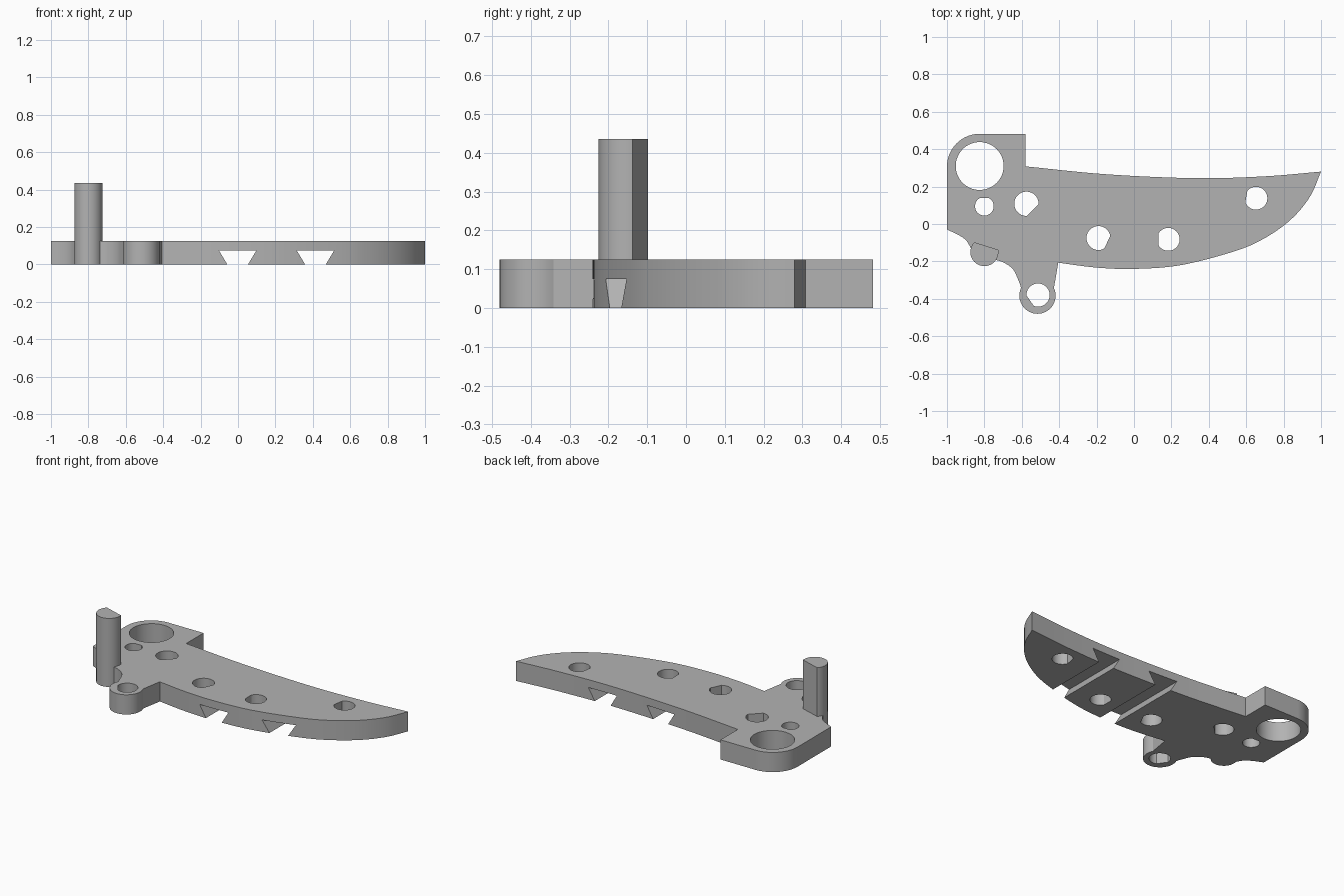
import bpy, bmesh, math
from mathutils import Vector

cube = bpy.data.objects.get("Cube")
if cube:
    bpy.data.objects.remove(cube, do_unlink=True)

THICK = 0.125

grey = bpy.data.materials.new("plain grey")
grey.use_nodes = True
colour = (0.45, 0.45, 0.45, 1)
grey.diffuse_color = colour
grey.node_tree.nodes["Principled BSDF"].inputs["Base Color"].default_value = colour


def arc(cx, cy, r, start, end, n=24):
    """Points along an arc, angles in degrees."""
    angles = [math.radians(start + (end - start) * i / n) for i in range(n + 1)]
    return [(cx + r * math.cos(a), cy + r * math.sin(a)) for a in angles]


def d_shape(cx, cy, r, flat_angle, flat_dist):
    """A circle with one flat facing flat_angle."""
    half = math.degrees(math.acos(flat_dist / r))
    return arc(cx, cy, r, flat_angle + half, flat_angle + 360 - half, 40)


def spline(points, steps=8):
    """Smooth curve through the points."""
    p = [Vector(q) for q in points]
    p = [2 * p[0] - p[1]] + p + [2 * p[-1] - p[-2]]
    out = []
    for a, b, c, d in zip(p, p[1:], p[2:], p[3:]):
        for i in range(steps):
            t = i / steps
            v = 0.5 * (2 * b + (c - a) * t + (2 * a - 5 * b + 4 * c - d) * t ** 2
                       + (3 * b - a - 3 * c + d) * t ** 3)
            out.append((v.x, v.y))
    return out + [tuple(points[-1])]


def prism(name, outline, low, high, along_y=False):
    """Extrude an outline along z, or an xz outline along y."""
    pts = []
    for q in outline:
        if not pts or math.dist(q, pts[-1]) > 1e-4:
            pts.append(q)
    if math.dist(pts[0], pts[-1]) < 1e-4:
        pts.pop()
    bm = bmesh.new()
    verts = [bm.verts.new((x, low, y) if along_y else (x, y, low)) for x, y in pts]
    face = bm.faces.new(verts)
    new = bmesh.ops.extrude_face_region(bm, geom=[face])["geom"]
    step = (0, high - low, 0) if along_y else (0, 0, high - low)
    bmesh.ops.translate(bm, vec=step, verts=[v for v in new if isinstance(v, bmesh.types.BMVert)])
    bmesh.ops.recalc_face_normals(bm, faces=bm.faces)
    mesh = bpy.data.meshes.new(name)
    bm.to_mesh(mesh)
    bm.free()
    mesh.materials.append(grey)
    ob = bpy.data.objects.new(name, mesh)
    bpy.context.collection.objects.link(ob)
    return ob


# Plate outline, clockwise from the lower left corner
outline = [(-1, -0.03)]
outline += arc(-0.825, 0.307, 0.175, 180, 90)
outline += [(-0.58, 0.482)]
outline += spline([(-0.58, 0.308), (-0.15, 0.266), (0.33, 0.245), (0.7, 0.255), (1, 0.28)])
outline += spline([(1, 0.28), (0.94, 0.145), (0.84, 0.025), (0.7, -0.075), (0.54, -0.145),
                   (0.25, -0.22), (0, -0.24), (-0.2, -0.233), (-0.405, -0.207)])
outline += arc(-0.516, -0.383, 0.097, 25, -205, 36)
outline += spline([(-0.61, -0.32), (-0.645, -0.245), (-0.695, -0.207), (-0.737, -0.192)])
outline += arc(-0.8, -0.15, 0.075, -34, -195)
outline += spline([(-0.874, -0.125), (-0.9, -0.085), (-0.945, -0.055), (-1, -0.03)])
plate = prism("plate", outline, 0, THICK)

# Holes: one round bore and six with a flat
cutters = [prism("bore_cutter", arc(-0.825, 0.31, 0.128, 0, 360, 64), -0.1, 0.3)]
holes = [(-0.8, 0.095, 0.05, 90, 0.044), (-0.575, 0.108, 0.065, -45, 0.047),
         (-0.19, -0.075, 0.064, -25, 0.052), (0.183, -0.082, 0.061, 180, 0.053),
         (0.652, 0.138, 0.061, 170, 0.052), (-0.513, -0.38, 0.062, 215, 0.052)]
for hole in holes:
    cutters.append(prism("hole_cutter", d_shape(*hole), -0.1, 0.3))

# Dovetail slots across the underside
for x in (-0.002, 0.414):
    top, slope = 0.075, 0.045 / 0.075
    wide, narrow = 0.1, 0.1 - slope * (top + 0.05)
    profile = [(x - narrow, -0.05), (x + narrow, -0.05), (x + wide, top), (x - wide, top)]
    cutters.append(prism("slot_cutter", profile, -0.6, 0.6, along_y=True))

bpy.context.view_layer.objects.active = plate
for cutter in cutters:
    mod = plate.modifiers.new("cut", "BOOLEAN")
    mod.operation = "DIFFERENCE"
    mod.solver = "EXACT"
    mod.object = cutter
    bpy.ops.object.modifier_apply(modifier=mod.name)
    bpy.data.objects.remove(cutter, do_unlink=True)

# Upright pin with a flat on its back
pin = prism("pin", d_shape(-0.8, -0.15, 0.075, 72.5, 0.034), THICK - 0.005, 0.435)

# Smooth the curved walls, keep edges sharp
bpy.ops.object.select_all(action="DESELECT")
for ob in (plate, pin):
    ob.select_set(True)
bpy.context.view_layer.objects.active = plate
bpy.ops.object.shade_smooth_by_angle(angle=math.radians(25))
